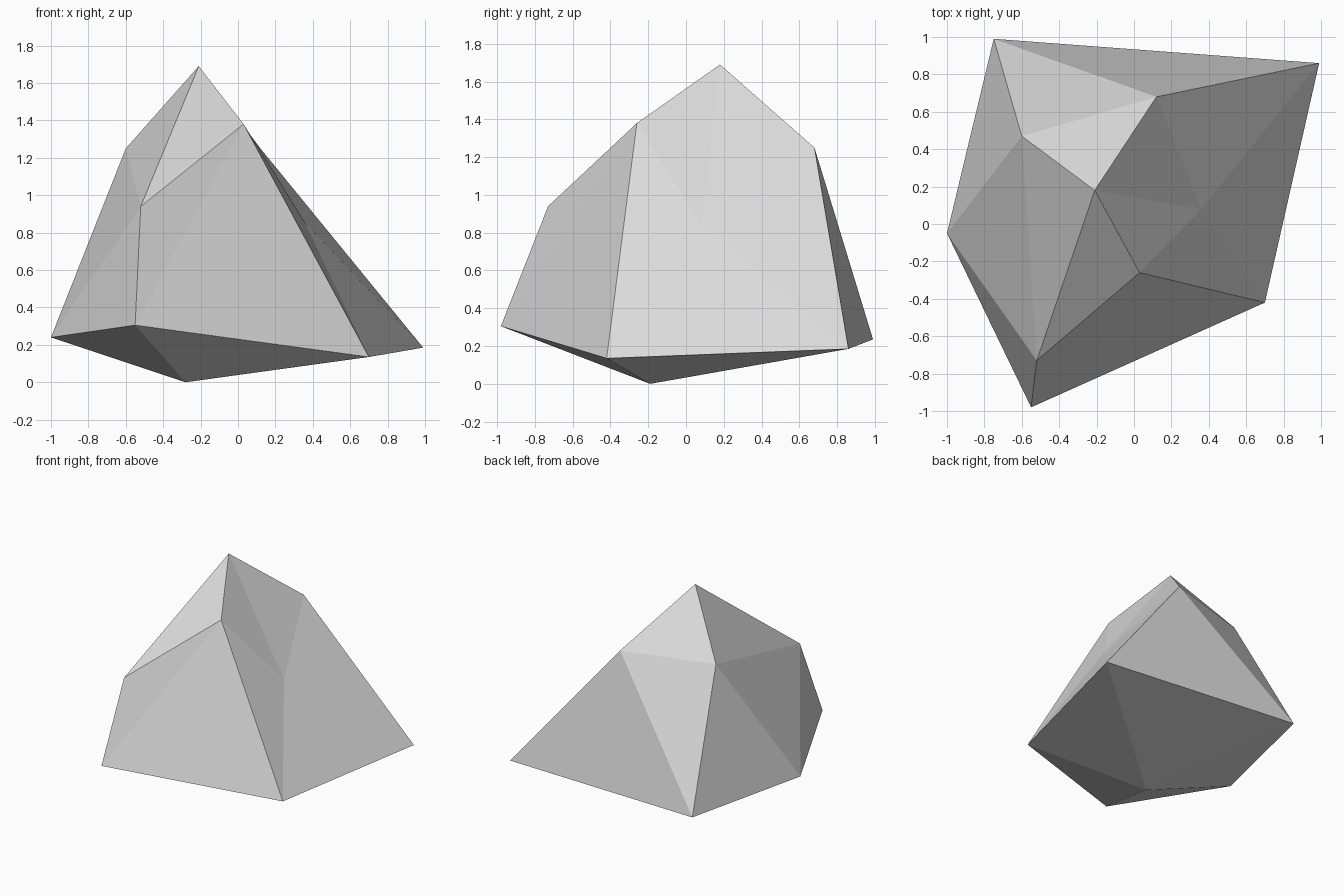
import bpy
import bmesh

# Remove the default object
cube = bpy.data.objects.get("Cube")
if cube:
    bpy.data.objects.remove(cube, do_unlink=True)

# Plain grey stone
stone = bpy.data.materials.new("stone_grey")
stone.use_nodes = True
grey = (0.7, 0.7, 0.7, 1.0)
stone.diffuse_color = grey
stone.node_tree.nodes["Principled BSDF"].inputs["Base Color"].default_value = grey

# Corners of the boulder: a peak, two rings of five and a low point
peak = (-0.21, 0.18, 1.69)
shoulder = [(-0.52, -0.73, 0.94), (0.03, -0.26, 1.38), (0.36, 0.08, 0.85),
            (0.12, 0.68, 1.25), (-0.60, 0.47, 1.25)]
skirt = [(-0.55, -0.98, 0.305), (0.70, -0.42, 0.135), (0.99, 0.86, 0.185),
         (-0.75, 0.99, 0.235), (-1.0, -0.05, 0.24)]
foot = (-0.28, -0.19, 0.0)

bm = bmesh.new()
top = bm.verts.new(peak)
bottom = bm.verts.new(foot)
upper = [bm.verts.new(p) for p in shoulder]
lower = [bm.verts.new(p) for p in skirt]

# Cap, zigzag side band and underside, one sector at a time
for i in range(5):
    j = (i + 1) % 5
    bm.faces.new((top, upper[i], upper[j]))
    bm.faces.new((upper[i], lower[i], upper[j]))
    bm.faces.new((lower[i], lower[j], upper[j]))
    bm.faces.new((bottom, lower[j], lower[i]))
bmesh.ops.recalc_face_normals(bm, faces=bm.faces[:])

# Faceted boulder
mesh = bpy.data.meshes.new("boulder")
bm.to_mesh(mesh)
bm.free()
mesh.materials.append(stone)
boulder = bpy.data.objects.new("boulder", mesh)
bpy.context.collection.objects.link(boulder)
